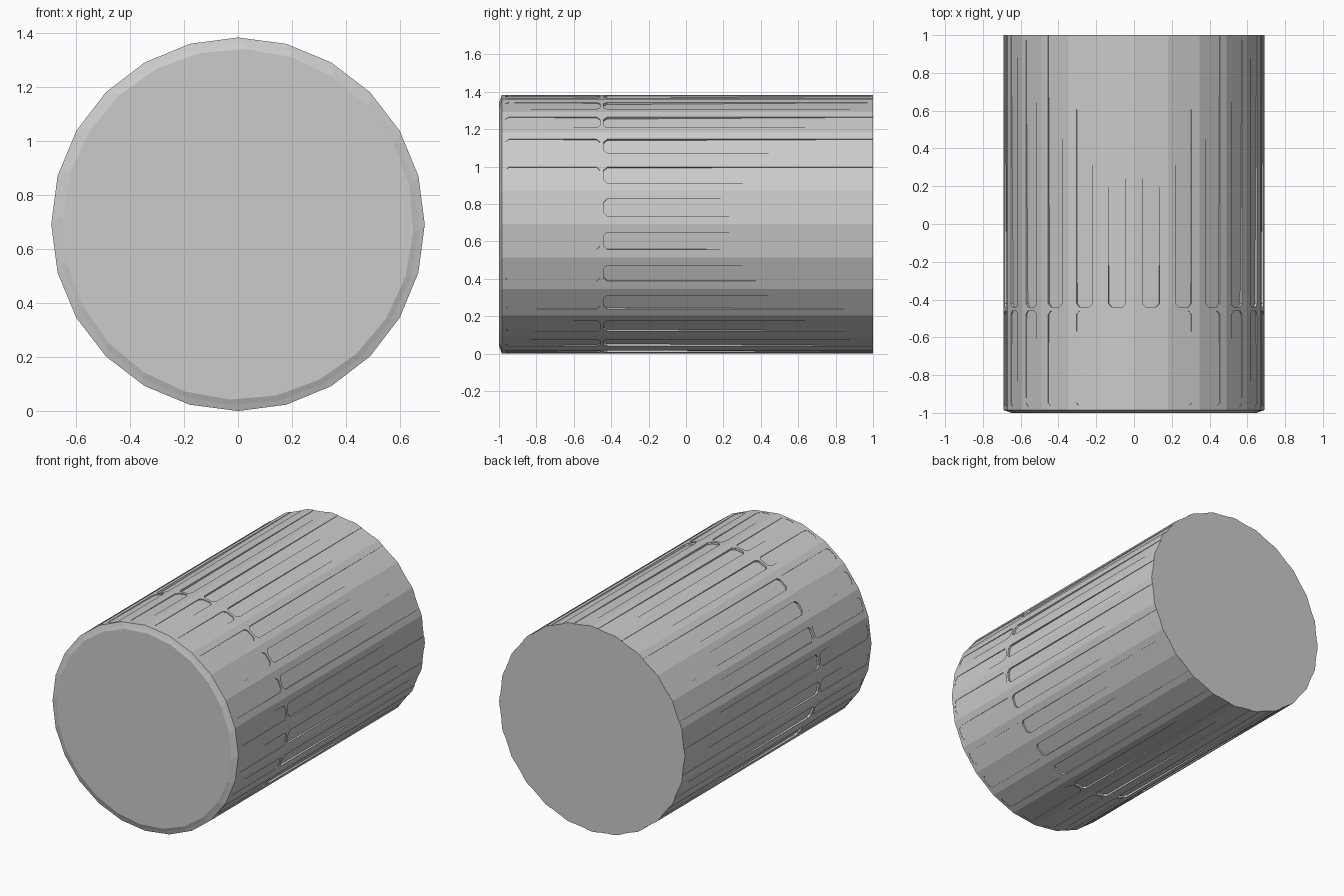
import bpy, bmesh, math
from mathutils import Vector

if "Cube" in bpy.data.objects:
    bpy.data.objects.remove(bpy.data.objects["Cube"])

R, SIDES, CZ = 0.692, 24, 0.692
STEP = 2 * math.pi / SIDES
APOTHEM = R * math.cos(STEP / 2)


def make_object(name, bm):
    bmesh.ops.recalc_face_normals(bm, faces=bm.faces)
    mesh = bpy.data.meshes.new(name)
    bm.to_mesh(mesh)
    bm.free()
    obj = bpy.data.objects.new(name, mesh)
    bpy.context.collection.objects.link(obj)
    return obj


def loft(bm, rings):
    for a, b in zip(rings, rings[1:]):
        n = len(a)
        for i in range(n):
            j = (i + 1) % n
            bm.faces.new((a[i], a[j], b[j], b[i]))
    bm.faces.new(rings[0])
    bm.faces.new(rings[-1])


# Knob body: faceted barrel with a slightly raised, bevelled front disc
bm = bmesh.new()
rings = []
for r, y, turn in ((R, 1, 0), (R, -0.985, 0), (0.67, -0.992, -2), (0.65, -1, -2.5)):
    rings.append([bm.verts.new((r * math.cos(i * STEP + math.radians(turn)), y,
                                CZ + r * math.sin(i * STEP + math.radians(turn))))
                  for i in range(SIDES)])
loft(bm, rings)
body = make_object("knob_body", bm)

# Grip grooves: one long and one short shallow pocket on every facet
HALF, CUT = 0.046, 0.018


def add_groove(bm, angle, y0, y1, depth0, depth1, open_end=False):
    out = Vector((math.cos(angle), 0, math.sin(angle)))
    side = Vector((-math.sin(angle), 0, math.cos(angle)))
    c = 0.0 if open_end else CUT
    outline = [(-HALF + CUT, y0), (HALF - CUT, y0), (HALF, y0 + CUT)]
    outline += [(HALF, y1), (-HALF, y1)] if open_end else [
        (HALF, y1 - c), (HALF - c, y1), (-HALF + c, y1), (-HALF, y1 - c)]
    outline.append((-HALF, y0 + CUT))

    def ring(floor):
        verts = []
        for t, y in outline:
            k = (y - y0) / (y1 - y0)
            r = APOTHEM - (depth0 + (depth1 - depth0) * k) if floor else APOTHEM + 0.03
            p = out * r + side * t
            verts.append(bm.verts.new((p.x, y, p.z + CZ)))
        return verts

    loft(bm, [ring(True), ring(False)])


bm = bmesh.new()
for i in range(SIDES):
    a = (i + 0.5) * STEP
    add_groove(bm, a, -0.44, 1.02, 0.013, 0.002, open_end=True)
    add_groove(bm, a, -0.965, -0.46, 0.002, 0.006)
cutter = make_object("groove_cutter", bm)
cutter.hide_render = True

mod = body.modifiers.new("grooves", "BOOLEAN")
mod.operation = "DIFFERENCE"
mod.solver = "EXACT"
mod.object = cutter
bpy.context.view_layer.objects.active = body
body.select_set(True)
bpy.ops.object.modifier_apply(modifier=mod.name)
bpy.data.objects.remove(cutter, do_unlink=True)
